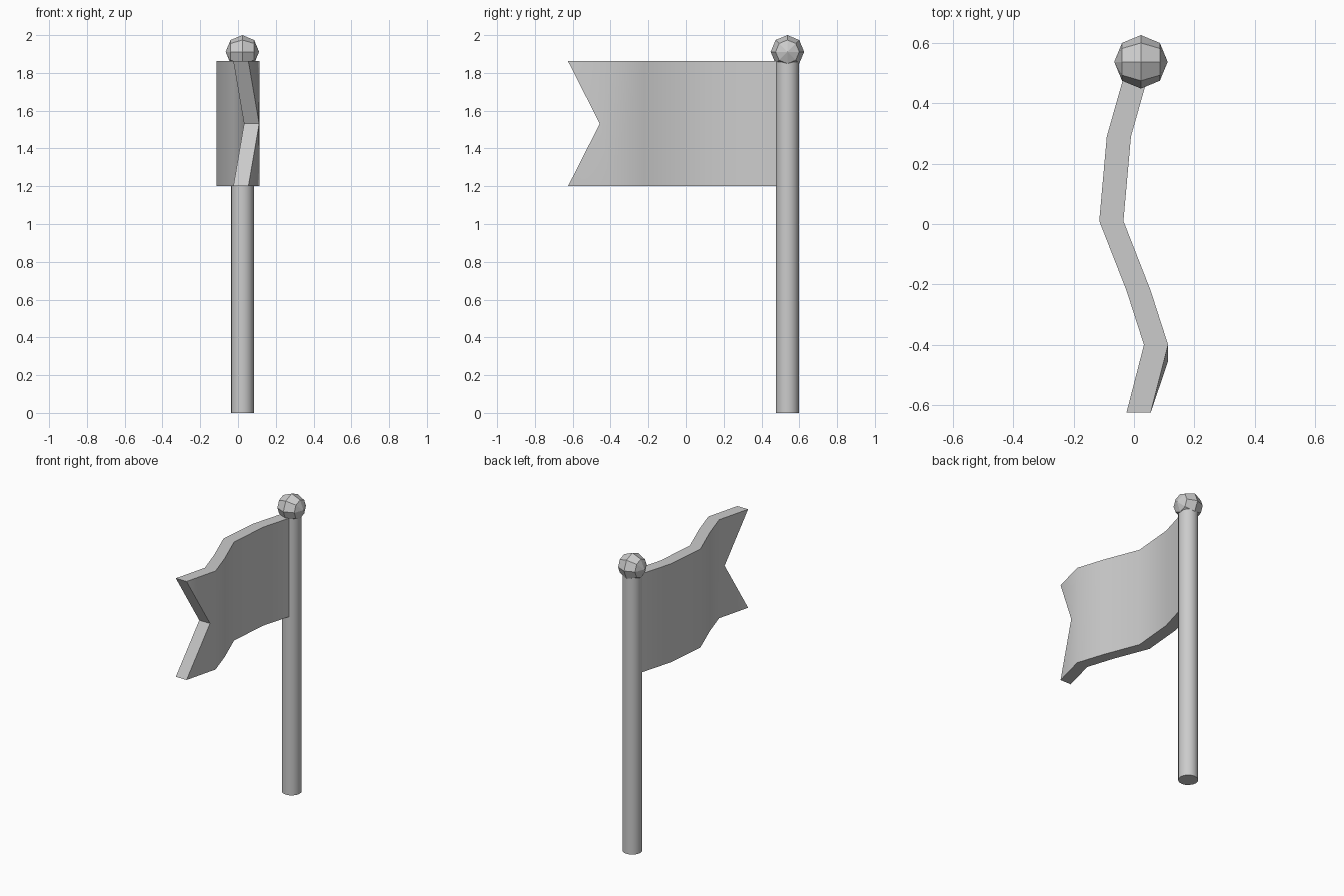
import bpy, bmesh
from math import radians, pi

if "Cube" in bpy.data.objects:
    bpy.data.objects.remove(bpy.data.objects["Cube"])

PX, PY = 0.023, 0.537          # pole axis
Z0, Z1 = 1.20, 1.862           # flag bottom and top
THICK = 0.08


def smooth(obj, angle):
    bpy.ops.object.select_all(action='DESELECT')
    obj.select_set(True)
    bpy.context.view_layer.objects.active = obj
    bpy.ops.object.shade_smooth_by_angle(angle=radians(angle))


# Pole
bpy.ops.mesh.primitive_cylinder_add(vertices=16, radius=0.061, depth=Z1,
                                    location=(PX, PY, Z1 / 2))
pole = bpy.context.object
pole.name = "pole"
smooth(pole, 40)

# Faceted ball on top, its axis lying sideways
bpy.ops.mesh.primitive_uv_sphere_add(segments=8, ring_count=4, radius=0.0885,
                                     location=(PX, PY, 1.9115),
                                     rotation=(0, pi / 2, 0))
bpy.context.object.name = "finial_ball"

# Waving flag: wave line seen from above, the left face of the cloth
wave = [(-0.02, PY), (-0.09, 0.29), (-0.115, 0.01), (-0.025, -0.22),
        (0.033, -0.40), (-0.025, -0.625)]
bm = bmesh.new()
top = [bm.verts.new((x, y, Z1)) for x, y in wave]
low = [bm.verts.new((x, y, Z0)) for x, y in wave]
notch = bm.verts.new((0.032, -0.457, (Z0 + Z1) / 2))
for i in range(len(wave) - 2):
    bm.faces.new((top[i], top[i + 1], low[i + 1], low[i]))

# Swallowtail end
bm.faces.new((top[-2], top[-1], notch))
bm.faces.new((top[-2], notch, low[-2]))
bm.faces.new((low[-2], notch, low[-1]))

# Give the cloth its thickness by a straight sideways extrusion
ext = bmesh.ops.extrude_face_region(bm, geom=bm.faces[:],
                                    use_keep_orig=True)
new = [g for g in ext["geom"] if isinstance(g, bmesh.types.BMVert)]
bmesh.ops.translate(bm, verts=new, vec=(THICK, 0, 0))
bmesh.ops.recalc_face_normals(bm, faces=bm.faces[:])
mesh = bpy.data.meshes.new("flag")
bm.to_mesh(mesh)
bm.free()
flag = bpy.data.objects.new("flag", mesh)
bpy.context.collection.objects.link(flag)
smooth(flag, 40)
